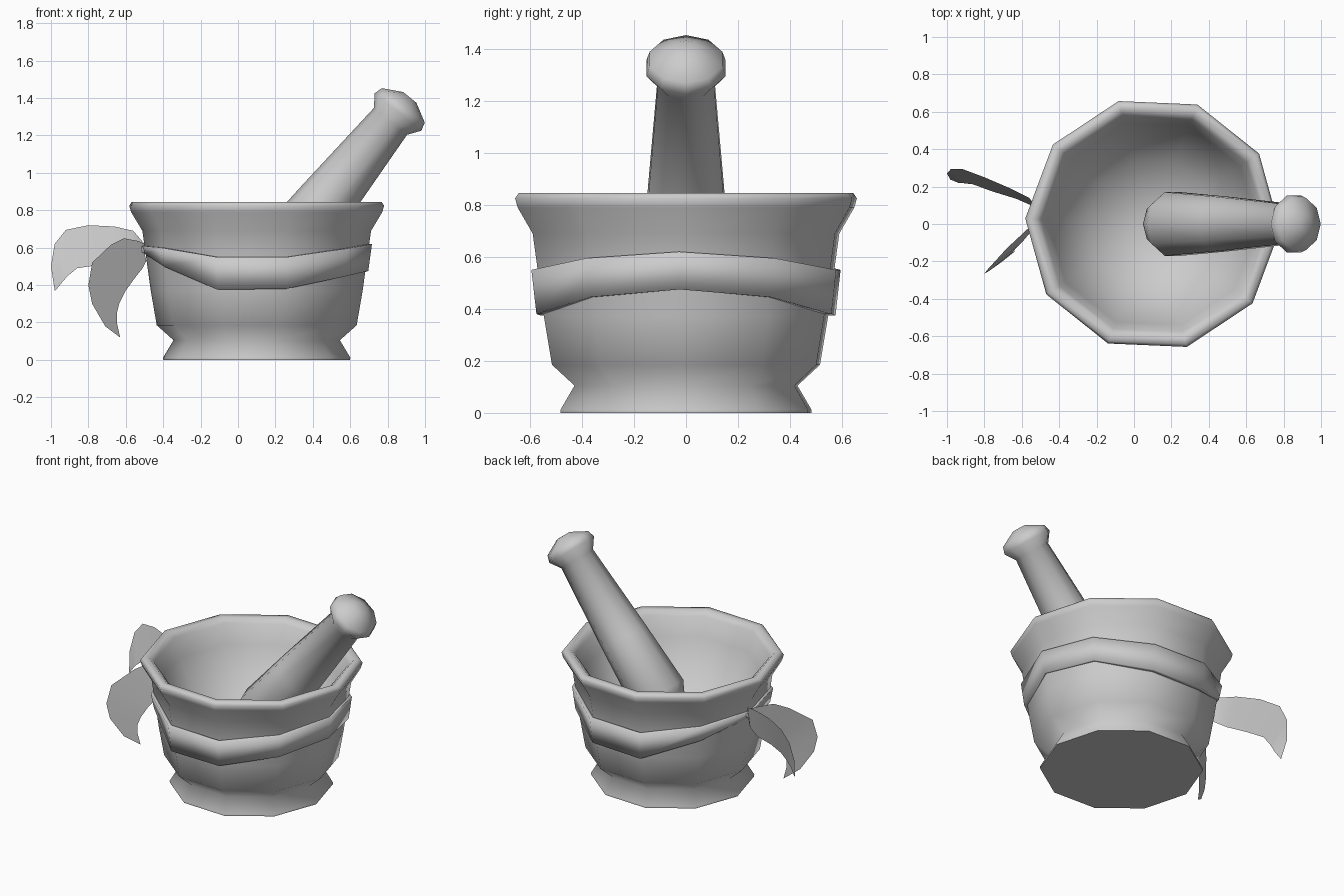
import bpy, bmesh
from math import sin, cos, radians
from mathutils import Matrix

if "Cube" in bpy.data.objects:
    bpy.data.objects.remove(bpy.data.objects["Cube"])

SIDES = 10
CENTER_X = 0.1
PHASE = -2.5


def finish(name, bm, angle=45, matrix=None, closed=True):
    if closed:
        bmesh.ops.recalc_face_normals(bm, faces=bm.faces)
    mesh = bpy.data.meshes.new(name)
    bm.to_mesh(mesh)
    bm.free()
    obj = bpy.data.objects.new(name, mesh)
    bpy.context.collection.objects.link(obj)
    if matrix is not None:
        obj.matrix_world = matrix
    bpy.ops.object.select_all(action='DESELECT')
    obj.select_set(True)
    bpy.context.view_layer.objects.active = obj
    bpy.ops.object.shade_smooth_by_angle(angle=radians(angle))
    return obj


def lathe(name, profile, phase=0.0, matrix=None, angle=45):
    """Revolve (radius, height) points in SIDES steps and cap both ends."""
    bm = bmesh.new()
    rings = [[bm.verts.new((r * cos(radians(phase + 36 * i)),
                            r * sin(radians(phase + 36 * i)), z))
              for i in range(SIDES)] for r, z in profile]
    for a, b in zip(rings, rings[1:]):
        for i in range(SIDES):
            j = (i + 1) % SIDES
            bm.faces.new((a[i], a[j], b[j], b[i]))
    bm.faces.new(rings[0])
    bm.faces.new(rings[-1])
    return finish(name, bm, angle, matrix)


def ribbon(name, upper, lower):
    """Thin sheet between two edges of matching 3D points."""
    bm = bmesh.new()
    a = [bm.verts.new(p) for p in upper]
    b = [bm.verts.new(p) for p in lower]
    for i in range(len(a) - 1):
        bm.faces.new((a[i], b[i], b[i + 1], a[i + 1]))
    return finish(name, bm, closed=False)


# Mortar bowl: flared foot, waist, body, lipped rim and tapering hollow
lathe("mortar_bowl",
      [(0.500, 0), (0.501, 0.012), (0.445, 0.105), (0.535, 0.185),
       (0.567, 0.37), (0.592, 0.55), (0.612, 0.69), (0.672, 0.79),
       (0.682, 0.825), (0.668, 0.845), (0.630, 0.845), (0.598, 0.815),
       (0.56, 0.69), (0.35, 0.31), (0.05, 0.27)],
      PHASE, Matrix.Translation((CENTER_X, 0, 0)), 82)

# Pestle: tapered shaft with rounded grinding end and knob, leaning right
lathe("pestle",
      [(0.07, -1.09), (0.14, -1.05), (0.179, -0.97), (0.154, -0.56),
       (0.114, 0.0), (0.160, 0.065), (0.147, 0.11), (0.045, 0.165)],
      0, Matrix.Translation((0.815, 0, 1.275)) @ Matrix.Rotation(radians(38.8), 4, 'Y'), 80)

# Cloth band around the body, dipping at front and back, narrow at the knot
half = [(0.62, 0.475), (0.595, 0.445), (0.55, 0.38),
        (0.55, 0.375), (0.60, 0.50), (0.61, 0.565)]
levels = half + half[-2:0:-1]
bm = bmesh.new()
sections = []
for i, (top, bottom) in enumerate(levels):
    a = radians(PHASE - 36 * i)
    pts = []
    for r, z in ((0.617, top), (0.597, bottom), (0.570, bottom), (0.590, top)):
        pts.append(bm.verts.new((CENTER_X + r * cos(a), r * sin(a), z)))
    sections.append(pts)
for i in range(SIDES):
    a, b = sections[i], sections[(i + 1) % SIDES]
    for k in range(4):
        m = (k + 1) % 4
        bm.faces.new((a[k], a[m], b[m], b[k]))
finish("cloth_band", bm, 110)

# Small knot where the band meets the tails
bm = bmesh.new()
bmesh.ops.create_icosphere(bm, subdivisions=1, radius=1)
finish("band_knot", bm, 50,
       Matrix.Translation((-0.505, 0.04, 0.59)) @ Matrix.Diagonal((0.022, 0.035, 0.03, 1)))

# Rear tail, arching outward and drooping
ribbon("rear_tail",
       [(-0.50, 0.06, 0.62), (-0.56, 0.14, 0.69), (-0.66, 0.19, 0.713),
        (-0.80, 0.25, 0.72), (-0.92, 0.295, 0.695), (-0.98, 0.293, 0.62),
        (-1.0, 0.27, 0.50), (-0.98, 0.235, 0.37)],
       [(-0.50, 0.05, 0.57), (-0.55, 0.10, 0.535), (-0.63, 0.135, 0.51),
        (-0.76, 0.175, 0.505), (-0.86, 0.212, 0.49), (-0.91, 0.218, 0.45),
        (-0.94, 0.220, 0.415), (-0.975, 0.235, 0.372)])

# Front tail, hanging down in a hooked curve
ribbon("front_tail",
       [(-0.50, 0.03, 0.62), (-0.53, 0.01, 0.635), (-0.61, -0.065, 0.65),
        (-0.68, -0.13, 0.615), (-0.78, -0.24, 0.52), (-0.80, -0.265, 0.40),
        (-0.78, -0.255, 0.30), (-0.71, -0.205, 0.18), (-0.63, -0.14, 0.12)],
       [(-0.50, 0.03, 0.57), (-0.49, 0.025, 0.53), (-0.51, 0.005, 0.49),
        (-0.55, -0.04, 0.44), (-0.60, -0.10, 0.37), (-0.635, -0.135, 0.30),
        (-0.648, -0.15, 0.25), (-0.648, -0.15, 0.20), (-0.631, -0.142, 0.124)])
